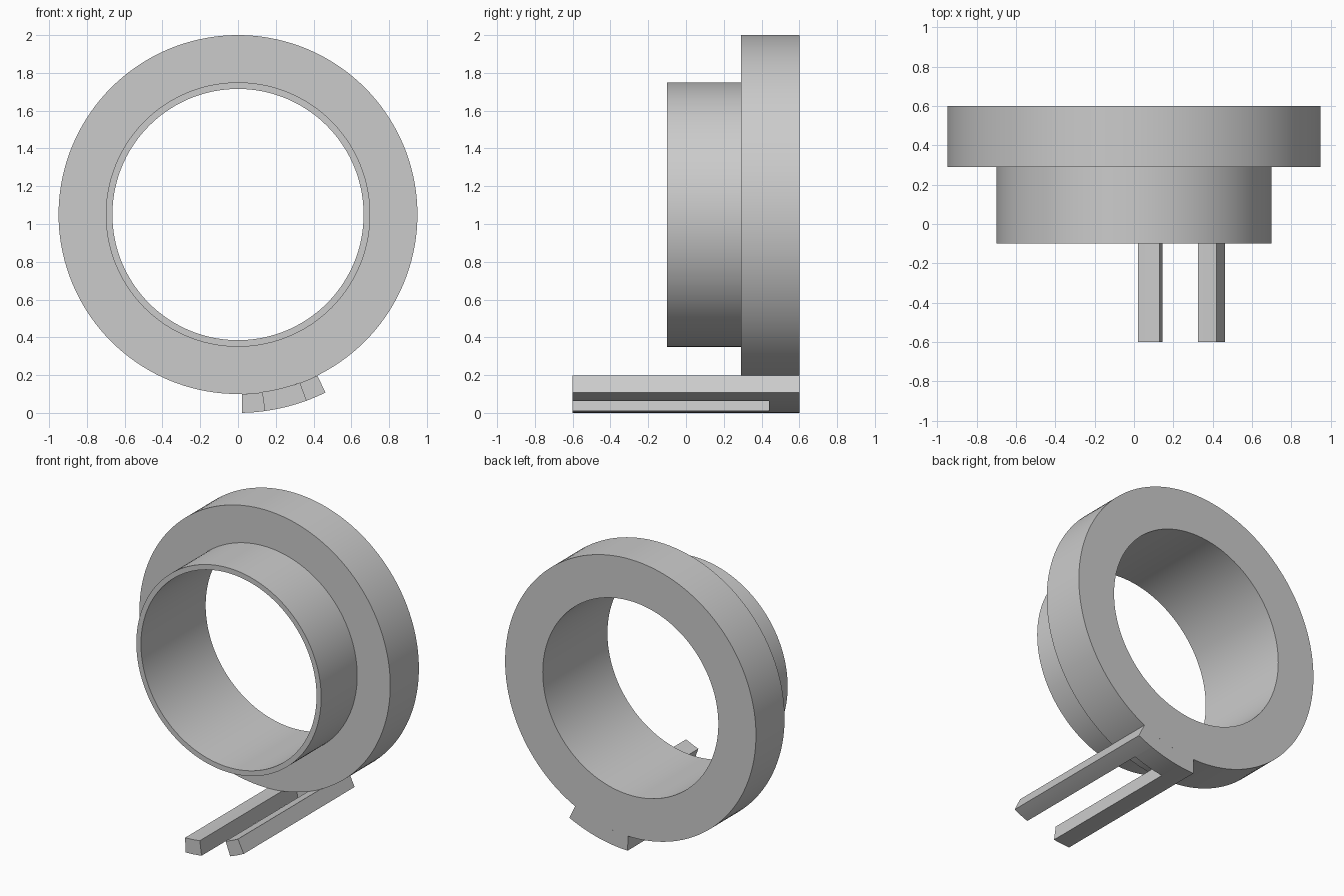
import bpy
import bmesh
from math import cos, sin, radians, pi

cube = bpy.data.objects.get("Cube")
if cube:
    bpy.data.objects.remove(cube, do_unlink=True)

AXIS_Z = 1.05
RIM_R, COLLAR_R, BORE_R, TAB_R = 0.95, 0.70, 0.665, 1.05
FRONT, COLLAR_Y, STEP_Y, NOTCH_Y, BACK = -0.6, -0.1, 0.29, 0.44, 0.6

grey = bpy.data.materials.new("plain_grey")
grey.use_nodes = True
colour = (0.6, 0.6, 0.6, 1)
grey.diffuse_color = colour
grey.node_tree.nodes["Principled BSDF"].inputs["Base Color"].default_value = colour


def sweep(bm, profile, start, end, steps):
    """Turn a closed (radius, y) profile about the bore axis; angles start at the bottom."""
    full = abs(end - start - 2 * pi) < 1e-6
    rows = []
    for i in range(steps if full else steps + 1):
        a = start + (end - start) * i / steps
        rows.append([bm.verts.new((r * sin(a), y, AXIS_Z - r * cos(a))) for r, y in profile])
    n = len(profile)
    for i in range(steps):
        a, b = rows[i], rows[(i + 1) % len(rows)]
        for j in range(n):
            k = (j + 1) % n
            bm.faces.new((a[j], a[k], b[k], b[j]))
    if not full:
        bm.faces.new(rows[0])
        bm.faces.new(rows[-1])


def make_part(name, profile, start, end, steps):
    bm = bmesh.new()
    sweep(bm, profile, start, end, steps)
    bmesh.ops.recalc_face_normals(bm, faces=bm.faces)
    mesh = bpy.data.meshes.new(name)
    bm.to_mesh(mesh)
    bm.free()
    mesh.materials.append(grey)
    obj = bpy.data.objects.new(name, mesh)
    bpy.context.collection.objects.link(obj)
    bpy.ops.object.select_all(action="DESELECT")
    obj.select_set(True)
    bpy.context.view_layer.objects.active = obj
    bpy.ops.object.shade_smooth_by_angle(angle=radians(30))
    return obj


def bar(y0, y1):
    return [(RIM_R, y0), (TAB_R, y0), (TAB_R, y1), (RIM_R, y1)]


# Wide rim with the narrower collar in front
make_part("flanged_ring", [(BORE_R, COLLAR_Y), (COLLAR_R, COLLAR_Y), (COLLAR_R, STEP_Y),
                           (RIM_R, STEP_Y), (RIM_R, BACK), (BORE_R, BACK)], 0, 2 * pi, 144)

# Curved fork under the rim: two prongs joined by a bridge at the back
edges = [radians(d) for d in (1.2, 7.9, 20.1, 26.2)]
make_part("right_prong", bar(FRONT, BACK), edges[0], edges[1], 4)
make_part("left_prong", bar(FRONT, BACK), edges[2], edges[3], 4)
make_part("fork_bridge", bar(NOTCH_Y, BACK), edges[1], edges[2], 6)
